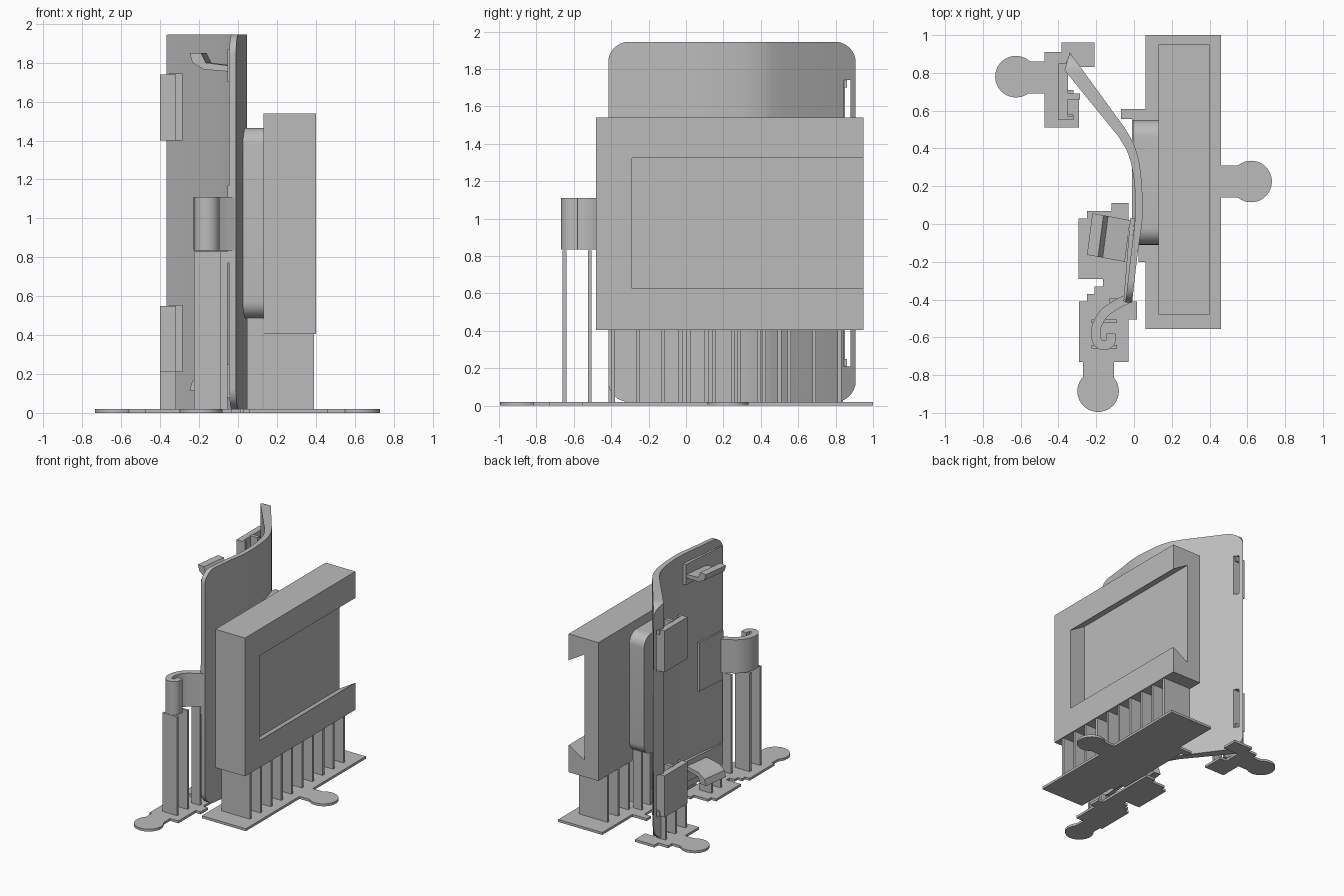
import bpy, bmesh, math
from mathutils import Vector

if "Cube" in bpy.data.objects:
    bpy.data.objects.remove(bpy.data.objects["Cube"])

gray = bpy.data.materials.new("plain_gray")
gray.diffuse_color = (0.50, 0.50, 0.50, 1)
gray.use_nodes = True
gray.node_tree.nodes["Principled BSDF"].inputs["Base Color"].default_value = gray.diffuse_color


def prism(name, pts, axis, a, b):
    """Extrude a 2D outline along an axis: z uses (x,y), y uses (x,z), x uses (y,z)."""
    place = {'z': lambda p, t: (p[0], p[1], t),
             'y': lambda p, t: (p[0], t, p[1]),
             'x': lambda p, t: (t, p[0], p[1])}[axis]
    bm = bmesh.new()
    face = bm.faces.new([bm.verts.new(place(p, a)) for p in pts])
    ext = bmesh.ops.extrude_face_region(bm, geom=[face])
    move = Vector(place((0, 0), b - a))
    bmesh.ops.translate(bm, vec=move, verts=[v for v in ext['geom'] if isinstance(v, bmesh.types.BMVert)])
    bmesh.ops.recalc_face_normals(bm, faces=bm.faces)
    me = bpy.data.meshes.new(name)
    bm.to_mesh(me)
    bm.free()
    me.materials.append(gray)
    ob = bpy.data.objects.new(name, me)
    bpy.context.collection.objects.link(ob)
    return ob


def box(name, x0, x1, y0, y1, z0, z1):
    return prism(name, [(x0, y0), (x1, y0), (x1, y1), (x0, y1)], 'z', z0, z1)


def rounded(u0, u1, v0, v1, r, n=8):
    pts = []
    for k, (cu, cv) in enumerate([(u1 - r, v1 - r), (u0 + r, v1 - r), (u0 + r, v0 + r), (u1 - r, v0 + r)]):
        for i in range(n + 1):
            t = math.pi / 2 * (k + i / n)
            pts.append((cu + r * math.cos(t), cv + r * math.sin(t)))
    return pts


def boolean(ob, cutter, op):
    mod = ob.modifiers.new("cut", 'BOOLEAN')
    mod.operation, mod.solver, mod.object = op, 'EXACT', cutter
    bpy.context.view_layer.update()
    me = bpy.data.meshes.new_from_object(ob.evaluated_get(bpy.context.evaluated_depsgraph_get()))
    ob.modifiers.clear()
    ob.data = me
    bpy.data.objects.remove(cutter)


def smooth(pts, n=5):
    """Catmull-Rom curve through a few points."""
    P = [Vector(p) for p in pts]
    P = [2 * P[0] - P[1]] + P + [2 * P[-1] - P[-2]]
    out = []
    for i in range(1, len(P) - 2):
        a, b, c, d = P[i - 1:i + 3]
        for k in range(n):
            t = k / n
            out.append(0.5 * (2 * b + (c - a) * t + (2 * a - 5 * b + 4 * c - d) * t * t
                              + (3 * b - a - 3 * c + d) * t ** 3))
    return [tuple(p) for p in out + [P[-2]]]


def strip(path, th):
    """Outline of a band of constant thickness around a path."""
    P = [Vector(p) for p in path]
    left, right = [], []
    for i, p in enumerate(P):
        d = (P[min(i + 1, len(P) - 1)] - P[max(i - 1, 0)]).normalized()
        n = Vector((-d.y, d.x)) * th / 2
        left.append(tuple(p + n))
        right.append(tuple(p - n))
    return left + right[::-1]


def disc(name, x, y, r=0.11):
    pts = [(x + r * math.cos(i * math.tau / 40), y + r * math.sin(i * math.tau / 40)) for i in range(40)]
    return prism(name, pts, 'z', 0, BASE)


BASE = 0.02

# Thick housing with a dovetail pocket open at the back
housing = box("housing", 0.13, 0.40, -0.48, 0.95, 0.405, 1.54)
pocket = [(0.41, 0.633), (0.41, 1.317), (0.255, 1.41), (0.255, 0.54)]
boolean(housing, prism("pocket_cutter", pocket, 'y', -0.29, 1.0), 'DIFFERENCE')

# Curved back plate with rounded corners and two strap slots
right = smooth([(-0.01, -0.415), (0.02, -0.15), (0.042, 0.0), (0.046, 0.12), (0.032, 0.3),
                (0.0, 0.42), (-0.05, 0.51)]) + [(-0.34, 0.908)]
left = smooth([(-0.045, -0.415), (-0.015, -0.15), (0.003, 0.0), (0.008, 0.12), (-0.004, 0.26),
               (-0.03, 0.37), (-0.08, 0.46)]) + [(-0.368, 0.815)]
plate = prism("curved_plate", right + left[::-1], 'z', 0.0, 2.0)
boolean(plate, prism("corner_cutter", rounded(-0.416, 0.907, 0.02, 1.945, 0.11), 'x', -1, 1), 'INTERSECT')
for z in (0.21, 1.40):
    boolean(plate, box("slot_cutter", -0.6, 0, 0.845, 0.88, z, z + 0.34), 'DIFFERENCE')

# Rounded neck joining the plate to the housing
neck = prism("neck", [(0.13, -0.11), (0.13, 0.55), (-0.005, 0.55), (-0.005, 0.43), (0.028, 0.3),
                      (0.03, 0.1), (0.02, -0.11)], 'z', 0.3, 1.6)
boolean(neck, prism("neck_cutter", rounded(-0.11, 0.55, 0.485, 1.465, 0.09), 'x', -0.3, 0.3), 'INTERSECT')

# Side pads held at the rear edge of the plate
for z in (0.21, 1.40):
    box("side_pad", -0.40, -0.35, 0.55, 0.85, z, z + 0.34)
    box("side_pad_lip", -0.35, -0.32, 0.55, 0.57, z, z + 0.34)
    box("side_pad_hook", -0.355, -0.285, 0.66, 0.69, z, z + 0.345)
    box("side_pad_bridge", -0.36, -0.31, 0.82, 0.86, z + (0.30 if z > 1 else 0), z + (0.34 if z > 1 else 0.04))

# Front hook with its flat mounting flap
hook = smooth([(-0.03, -0.395), (-0.09, -0.425), (-0.16, -0.475), (-0.2, -0.55), (-0.195, -0.62),
               (-0.16, -0.643), (-0.125, -0.625), (-0.12, -0.58)])
prism("front_hook", strip(hook, 0.05), 'z', 0.835, 1.11)
prism("hook_flap", [(-0.055, -0.41), (-0.04, -0.41), (-0.012, -0.13), (-0.03, -0.13)], 'z', 0.77, 1.17)

# Angled cable clips near the top and bottom, mirrored in height
clip = [(-0.225, 1.85), (-0.21, 1.80), (-0.15, 1.765), (-0.02, 1.755),
        (-0.02, 1.785), (-0.14, 1.80), (-0.165, 1.85)]
for part, flip in (("top_clip", False), ("bottom_clip", True)):
    pts = [(x, 1.965 - z if flip else z) for x, z in clip]
    ob = prism(part, pts, 'y', -0.2, 0.02)
    for v in ob.data.vertices:
        v.co.y += -0.18 * (v.co.x + 0.02)
        v.co.x += 0.13 * (v.co.y - 0.02)
    z0, z1 = (0.08, 0.25) if flip else (1.70, 1.87)
    prism(part + "_pad", [(-0.055, -0.4), (-0.04, -0.4), (0.005, 0.03), (-0.02, 0.03)], 'z', z0, z1)

# Housing base with its round tab
box("housing_base", 0.06, 0.46, -0.555, 1.0, 0, BASE)
box("neck_base", -0.01, 0.06, -0.12, 0.56, 0, BASE)
box("neck_base_rear", -0.07, 0.06, 0.555, 0.61, 0, BASE)
box("neck_base_front", 0.025, 0.06, -0.2, -0.12, 0, BASE)
box("housing_tab_neck", 0.46, 0.56, 0.14, 0.31, 0, BASE)
disc("housing_tab", 0.62, 0.225)

# Stepped front base with its round tab
box("front_base_a", -0.29, -0.03, -0.73, -0.41, 0, BASE)
box("front_base_b", -0.03, 0.015, -0.505, -0.41, 0, BASE)
prism("front_base_c", [(-0.25, -0.41), (-0.03, -0.41), (-0.03, 0.11), (-0.12, 0.11), (-0.12, 0.07),
                       (-0.25, 0.07), (-0.25, 0.03), (-0.295, 0.03), (-0.295, -0.29), (-0.165, -0.29),
                       (-0.165, -0.33), (-0.21, -0.33), (-0.21, -0.37), (-0.25, -0.37)], 'z', 0, BASE)
box("front_tab_neck", -0.27, -0.105, -0.82, -0.73, 0, BASE)
disc("front_tab", -0.19, -0.885)

# Stepped rear base with its round tab
box("rear_base_a", -0.475, -0.35, 0.51, 0.91, 0, BASE)
box("rear_base_b", -0.35, -0.29, 0.51, 0.69, 0, BASE)
box("rear_base_c", -0.385, -0.21, 0.83, 0.96, 0, BASE)
box("rear_tab_neck", -0.56, -0.475, 0.69, 0.86, 0, BASE)
disc("rear_tab", -0.625, 0.78)

# Support fins under the housing, the neck, the hook, the pads and the clip
for i in range(10):
    y = -0.40 + i * 0.1345
    box("housing_fin", 0.13, 0.39, y, y + 0.02, BASE, 0.405)
for y in (-0.04, 0.1, 0.24, 0.38, 0.49):
    box("neck_fin", 0.045, 0.125, y, y + 0.02, BASE, 0.50)
for y in (-0.66, -0.525):
    box("hook_fin", -0.225, -0.09, y, y + 0.02, BASE, 0.83)
box("hook_fin", -0.13, -0.055, -0.415, -0.395, BASE, 0.83)
for y in (0.56, 0.69, 0.82):
    box("pad_fin", -0.40, -0.32, y, y + 0.02, BASE, 0.21)
for y in (-0.17, -0.05):
    box("clip_fin", -0.21, -0.10, y, y + 0.02, BASE, 0.12)

# Smooth the curved parts, keep crisp edges
bpy.ops.object.select_all(action='DESELECT')
for ob in bpy.context.collection.objects:
    ob.select_set(True)
    bpy.context.view_layer.objects.active = ob
bpy.ops.object.shade_smooth_by_angle(angle=math.radians(30))
